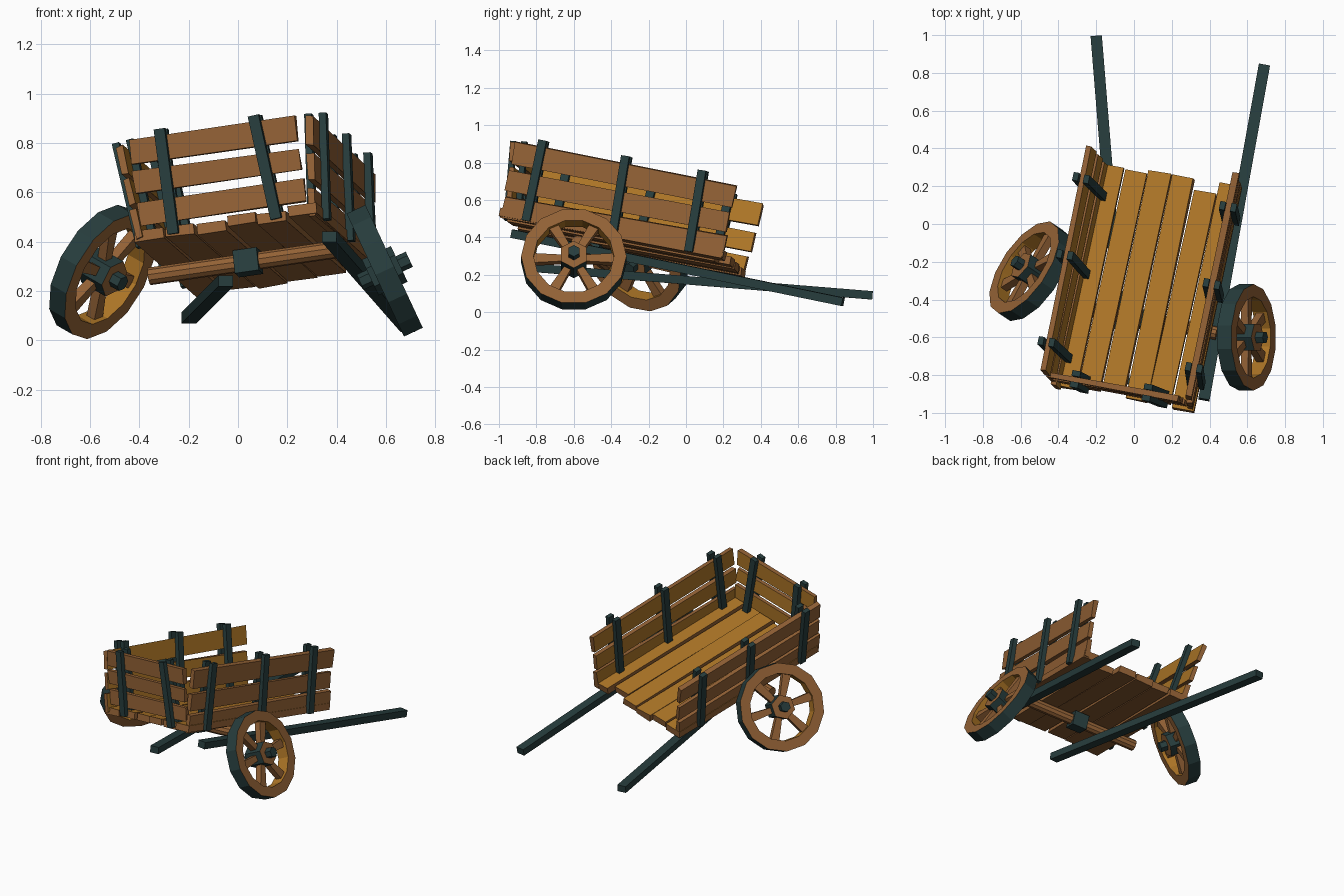
import bpy, bmesh, random
from math import radians, cos, sin, pi
from mathutils import Matrix, Vector

random.seed(4)
if "Cube" in bpy.data.objects:
    bpy.data.objects.remove(bpy.data.objects["Cube"])


def material(name, color):
    m = bpy.data.materials.new(name)
    m.use_nodes = True
    m.diffuse_color = (*color, 1)
    m.node_tree.nodes["Principled BSDF"].inputs["Base Color"].default_value = (*color, 1)
    return m


BROWN = material("brown wood", (0.29, 0.12, 0.036))
GOLD = material("golden wood", (0.42, 0.18, 0.02))
DARK = material("dark iron", (0.02, 0.046, 0.046))


def finish(name, bm, matrix, mats, rule=None):
    """Turn a bmesh into an object, colouring faces with an optional rule."""
    bm.normal_update()
    if rule:
        for f in bm.faces:
            f.material_index = rule(f)
    mesh = bpy.data.meshes.new(name)
    bm.to_mesh(mesh)
    bm.free()
    for m in mats:
        mesh.materials.append(m)
    ob = bpy.data.objects.new(name, mesh)
    ob.matrix_world = matrix
    bpy.context.scene.collection.objects.link(ob)
    return ob


def box(name, size, matrix, mats, rule=None, jitter=0.0):
    bm = bmesh.new()
    bmesh.ops.create_cube(bm, size=1)
    for v in bm.verts:
        v.co = Vector(a * b + random.uniform(-jitter, jitter) for a, b in zip(v.co, size))
    return finish(name, bm, matrix, mats, rule)


def cylinder(name, radius, length, sides, matrix, mats, rule=None):
    bm = bmesh.new()
    bmesh.ops.create_cone(bm, cap_ends=True, segments=sides, radius1=radius,
                          radius2=radius, depth=length)
    return finish(name, bm, matrix, mats, rule)


def beam(name, a, b, width, height, mats):
    a, b = Vector(a), Vector(b)
    y = (b - a).normalized()
    x = y.cross(Vector((0, 0, 1))).normalized()
    m = Matrix((x, y, x.cross(y))).transposed().to_4x4()
    return box(name, (width, (b - a).length, height), Matrix.Translation((a + b) / 2) @ m, mats)


T = lambda x, y, z: Matrix.Translation((x, y, z))
R = lambda degrees, axis: Matrix.Rotation(radians(degrees), 4, axis)

# Tilted frame of the cart body
ax = Vector((0.974, -0.18, 0.14)).normalized()
ay = Vector((0.193, 0.964, -0.183))
ay = (ay - ax * ay.dot(ax)).normalized()
body = T(0.076, -0.327, 0.365) @ Matrix((ax, ay, ax.cross(ay))).transposed().to_4x4()

# Floor planks, golden on top
top_gold = lambda f: int(f.normal.z > 0.7)
ends = (0.60, 0.59, 0.61, 0.61, 0.55, 0.61)
for i, end in enumerate(ends):
    start = -0.61 + random.uniform(-0.02, 0.02)
    m = body @ T(-0.32 + i * 0.128, (start + end) / 2, random.uniform(-0.006, 0.006))
    box(f"floor_plank_{i + 1}", (0.119, end - start, 0.045),
        m @ R(random.uniform(-0.5, 0.5), 'Z'), (BROWN, GOLD), top_gold, 0.003)

# Side walls: boards held between inner and outer posts
for side, word, base, lean in ((1, "left", 0.36, 4), (-1, "right", 0.36, 7)):
    wall = body @ T(side * base, 0, 0) @ R(side * lean, 'Y')
    inner = lambda f, s=side: int(f.normal.x * s < -0.7)
    for i, (z, h) in enumerate(((0.04, 0.12), (0.18, 0.11), (0.325, 0.12))):
        m = wall @ T(0, random.uniform(-0.025, 0.0), z) @ R(random.uniform(-0.7, 0.7), 'X')
        box(f"{word}_side_board_{i + 1}", (0.03, 1.23, h), m, (BROWN, GOLD), inner, 0.004)
    for i, y in enumerate((-0.47, 0.0, 0.425)):
        for offset, kind in ((side * 0.03, "outer"), (-side * 0.03, "inner")):
            m = wall @ T(offset, y, 0.205) @ R(random.uniform(-2, 2), 'X')
            box(f"{word}_{kind}_post_{i + 1}", (0.03, 0.045, 0.44), m, (DARK,))

# Front wall
wall = body @ T(-0.01, -0.585, 0) @ R(8, 'X')
inner = lambda f: int(f.normal.y > 0.7)
for i, (z, h) in enumerate(((0.09, 0.095), (0.22, 0.09), (0.345, 0.1))):
    m = wall @ T(random.uniform(-0.01, 0.01), 0, z) @ R(random.uniform(-1, 1), 'Y')
    box(f"front_board_{i + 1}", (0.69, 0.03, h), m, (BROWN, GOLD), inner, 0.004)
for i, (x, tilt) in enumerate(((-0.21, 0), (0.2, -5))):
    for y, kind in ((-0.03, "outer"), (0.03, "inner")):
        m = wall @ T(x, y, 0.205) @ R(tilt, 'Y')
        box(f"front_{kind}_post_{i + 1}", (0.045, 0.03, 0.43), m, (DARK,))

# Axle with its iron bracket
axle = body @ T(-0.01, -0.17, -0.08)
cylinder("axle", 0.036, 0.82, 10, axle @ R(90, 'Y'), (BROWN,))
box("axle_bracket", (0.1, 0.09, 0.095), axle, (DARK,))

# Pulling shafts
beam("left_shaft", (0.37, -0.93, 0.42), (0.69, 0.84, 0.055), 0.06, 0.045, (DARK,))
beam("right_shaft", (-0.05, -0.85, 0.24), (-0.2, 0.995, 0.09), 0.06, 0.045, (DARK,))


def wheel(word, centre, normal, spin):
    """Rim, spokes and hub around a local z axis."""
    m = T(*centre) @ Vector(normal).to_track_quat('Z', 'Y').to_matrix().to_4x4() @ R(spin, 'Z')
    sides, half = 14, 0.042
    bm = bmesh.new()
    profile = ((0.282, -half), (0.282, half), (0.215, half), (0.215, -half))
    rings = []
    for i in range(sides):
        a = 2 * pi * i / sides
        rings.append([bm.verts.new((r * cos(a), r * sin(a), z)) for r, z in profile])
    for i in range(sides):
        p, q = rings[i], rings[(i + 1) % sides]
        for k in range(4):
            n = (k + 1) % 4
            bm.faces.new((p[k], q[k], q[n], p[n]))

    # Iron tread, golden inner band, brown sides
    def rim_colour(f):
        c = f.calc_center_median()
        if abs(f.normal.z) > 0.7:
            return 0
        return 2 if c.xy.length > 0.25 else 1
    finish(f"{word}_wheel_rim", bm, m, (BROWN, GOLD, DARK), rim_colour)

    # Spokes widen toward the rim
    for i in range(6):
        bm = bmesh.new()
        bmesh.ops.create_cube(bm, size=1)
        for v in bm.verts:
            wide = 0.056 if v.co.x > 0 else 0.038
            v.co = Vector((0.14 + v.co.x * 0.16, v.co.y * wide, v.co.z * 0.042))
        finish(f"{word}_wheel_spoke_{i + 1}", bm, m @ R(60 * i, 'Z'), (BROWN,))

    cap_brown = lambda f: int(abs(f.normal.z) > 0.7)
    cylinder(f"{word}_wheel_hub", 0.08, 0.13, 6, m, (DARK, BROWN), cap_brown)
    cylinder(f"{word}_wheel_pin", 0.034, 0.22, 6, m, (DARK,))


wheel("left", (0.595, -0.6, 0.282), (0.9, 0.0, 0.42), 0)
wheel("right", (-0.55, -0.25, 0.277), (-0.75, 0.5, 0.43), 10)
